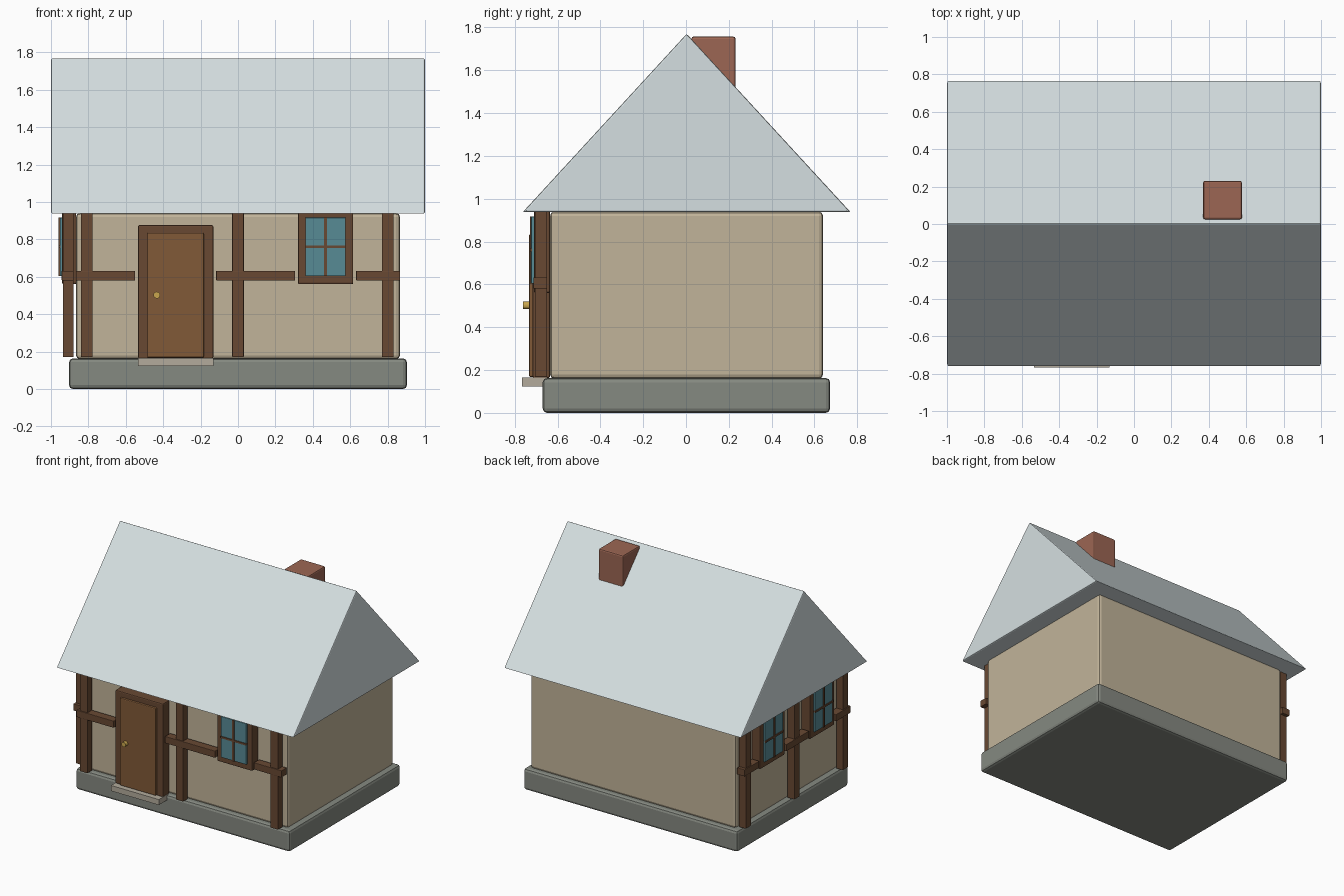
import bpy, bmesh, math
from mathutils import Matrix

if "Cube" in bpy.data.objects:
    bpy.data.objects.remove(bpy.data.objects["Cube"])


def material(name, r, g, b):
    m = bpy.data.materials.new(name)
    m.diffuse_color = tuple((c / 255) ** 2.2 for c in (r, g, b)) + (1,)
    m.use_nodes = True
    m.node_tree.nodes["Principled BSDF"].inputs["Base Color"].default_value = m.diffuse_color
    return m


STONE = material("stone", 132, 136, 128)
STEP = material("pale_stone", 178, 170, 155)
PLASTER = material("plaster", 192, 178, 152)
ROOF = material("slate", 212, 222, 224)
TIMBER = material("timber", 104, 74, 54)
DOOR = material("door_wood", 128, 90, 58)
GLASS = material("glass", 88, 138, 148)
BRICK = material("brick", 155, 102, 84)
BRASS = material("brass", 200, 165, 80)


def finish(name, bm, mat, bevel=0.0, matrix=None, segments=2):
    bmesh.ops.recalc_face_normals(bm, faces=bm.faces)
    mesh = bpy.data.meshes.new(name)
    bm.to_mesh(mesh)
    bm.free()
    if matrix:
        mesh.transform(matrix)
    mesh.materials.append(mat)
    ob = bpy.data.objects.new(name, mesh)
    bpy.context.collection.objects.link(ob)
    if bevel:
        mod = ob.modifiers.new("bevel", 'BEVEL')
        mod.width, mod.segments = bevel, segments
    return ob


def box(name, xs, ys, zs, mat, bevel=0.0, matrix=None):
    bm = bmesh.new()
    bmesh.ops.create_cube(bm, size=1)
    for v in bm.verts:
        v.co = [a + (b - a) * (c + 0.5) for (a, b), c in zip((xs, ys, zs), v.co)]
    return finish(name, bm, mat, bevel, matrix)


# Each timbered wall is drawn with u along the wall, -y outwards from the plaster
FRONT = Matrix.Translation((0, -0.635, 0))
LEFT = Matrix.Translation((-0.865, 0, 0)) @ Matrix.Rotation(-math.pi / 2, 4, 'Z')


def post(name, u, wall):
    box(name, (u - 0.031, u + 0.031), (-0.071, -0.014), (0.17, 0.945), TIMBER, 0.003, wall)


def rail(name, a, b, wall):
    box(name, (a, b), (-0.078, -0.014), (0.58, 0.632), TIMBER, 0.003, wall)


def window(name, u, wall):
    z = 0.76
    box(name + "_frame", (u - 0.148, u + 0.148), (-0.075, 0.0), (z - 0.2, z + 0.2), TIMBER, 0.008, wall)
    box(name + "_glass", (u - 0.108, u + 0.108), (-0.088, -0.03), (z - 0.156, z + 0.156), GLASS, 0.003, wall)
    box(name + "_upright_bar", (u - 0.007, u + 0.007), (-0.094, -0.06), (z - 0.156, z + 0.156), TIMBER, 0, wall)
    box(name + "_cross_bar", (u - 0.108, u + 0.108), (-0.094, -0.06), (z - 0.007, z + 0.007), TIMBER, 0, wall)


# Foundation and walls
box("foundation", (-0.903, 0.903), (-0.669, 0.673), (0, 0.163), STONE, 0.02)
box("walls", (-0.866, 0.866), (-0.635, 0.64), (0.16, 0.94), PLASTER, 0.02)

# Gable roof prism
bm = bmesh.new()
tri = [bm.verts.new((-1, y, z)) for y, z in ((-0.762, 0.938), (0.768, 0.938), (0.003, 1.77))]
face = bm.faces.new(tri)
ext = bmesh.ops.extrude_face_region(bm, geom=[face])
for g in ext["geom"]:
    if isinstance(g, bmesh.types.BMVert):
        g.co.x = 1
finish("roof", bm, ROOF, 0.008)

# Chimney
box("chimney", (0.37, 0.577), (0.025, 0.231), (1.3, 1.757), BRICK, 0.01)

# Front timbers and window
for i, u in enumerate((-0.808, 0, 0.8)):
    post(f"front_post_{i}", u, FRONT)
for i, (a, b) in enumerate(((-0.866, -0.55), (-0.117, 0.305), (0.632, 0.866))):
    rail(f"front_rail_{i}", a, b, FRONT)
window("front_window", 0.468, FRONT)

# Left side timbers and windows
for i, u in enumerate((-0.585, 0, 0.585)):
    post(f"side_post_{i}", u, LEFT)
for i, (a, b) in enumerate(((-0.64, -0.463), (-0.137, 0.137), (0.463, 0.64))):
    rail(f"side_rail_{i}", a, b, LEFT)
for i, u in enumerate((-0.3, 0.3)):
    window(f"side_window_{i}", u, LEFT)

# Door, surround, knob and step
box("door_surround", (-0.535, -0.132), (-0.716, -0.635), (0.163, 0.876), TIMBER, 0.008)
box("door", (-0.485, -0.183), (-0.733, -0.66), (0.168, 0.835), DOOR, 0.006)
bm = bmesh.new()
bmesh.ops.create_cone(bm, cap_ends=True, segments=16, radius1=0.018, radius2=0.018, depth=0.04)
finish("door_knob", bm, BRASS, 0, Matrix.Translation((-0.434, -0.74, 0.502)) @ Matrix.Rotation(math.pi / 2, 4, 'X'))
box("doorstep", (-0.535, -0.132), (-0.766, -0.65), (0.124, 0.166), STEP)
